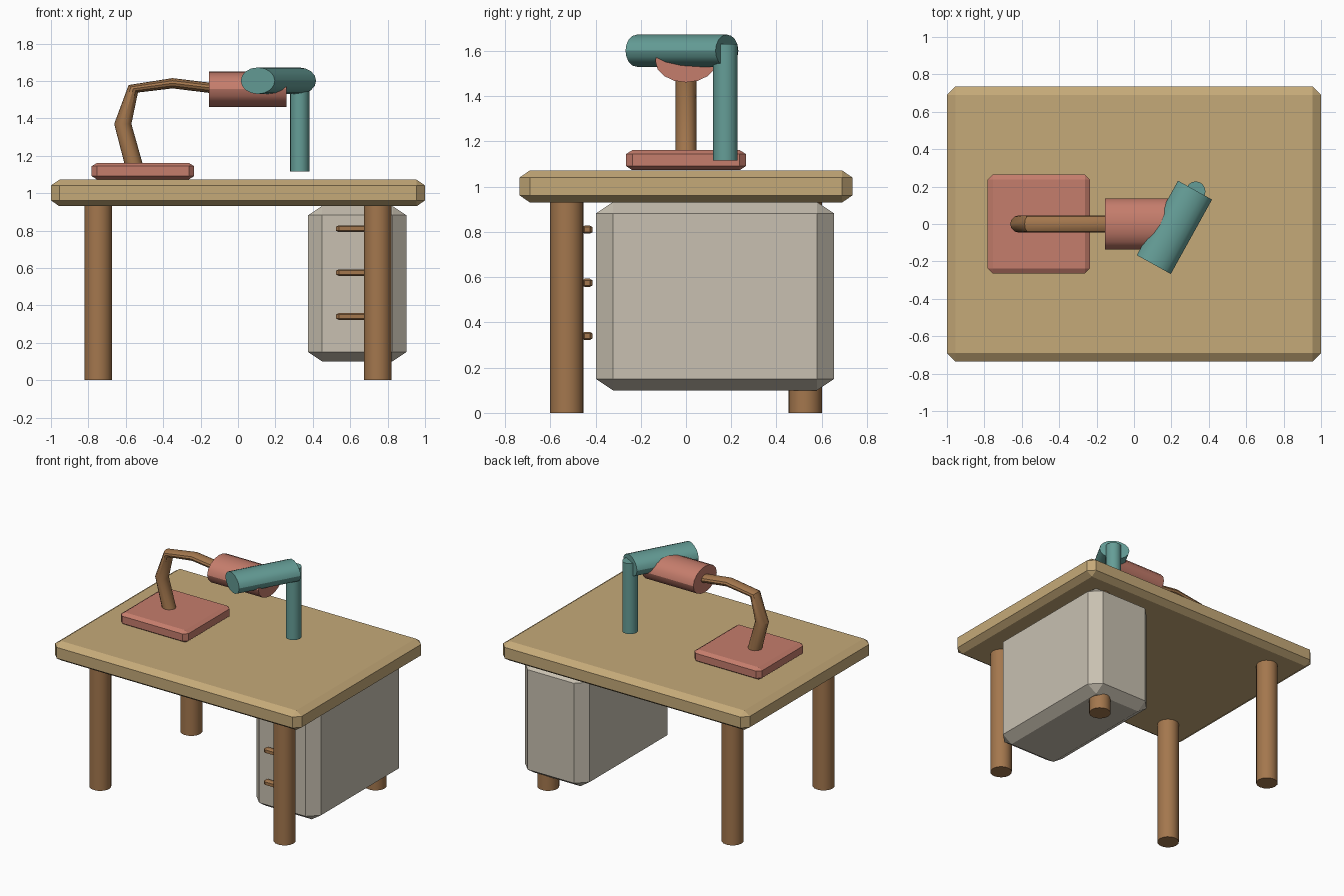
import bpy, bmesh, math
from mathutils import Matrix, Vector

if "Cube" in bpy.data.objects:
    bpy.data.objects.remove(bpy.data.objects["Cube"])


def material(name, rgb):
    m = bpy.data.materials.new(name)
    m.diffuse_color = (*rgb, 1)
    m.use_nodes = True
    m.node_tree.nodes["Principled BSDF"].inputs["Base Color"].default_value = m.diffuse_color
    return m


WOOD = material("pale_wood", (0.56, 0.40, 0.19))
BROWN = material("brown_wood", (0.37, 0.185, 0.075))
PINK = material("dusty_pink", (0.56, 0.205, 0.15))
TEAL = material("teal", (0.13, 0.34, 0.31))
GREY = material("warm_grey", (0.58, 0.53, 0.44))


def finish(bm, name, mat, smooth=False):
    bmesh.ops.recalc_face_normals(bm, faces=bm.faces)
    me = bpy.data.meshes.new(name)
    bm.to_mesh(me)
    bm.free()
    ob = bpy.data.objects.new(name, me)
    bpy.context.collection.objects.link(ob)
    me.materials.append(mat)
    if smooth:
        bpy.ops.object.select_all(action='DESELECT')
        ob.select_set(True)
        bpy.context.view_layer.objects.active = ob
        bpy.ops.object.shade_smooth_by_angle(angle=math.radians(31))
    return ob


def chamfer_box(name, lo, hi, cut, mat):
    """Box with chamfered edges; cut is the chamfer size along x, y and z."""
    lo, hi, cut = Vector(lo), Vector(hi), Vector(cut)
    mid, half = (lo + hi) / 2, (hi - lo) / 2
    bm = bmesh.new()
    for sx in (-1, 1):
        for sy in (-1, 1):
            for sz in (-1, 1):
                for axis in range(3):
                    p = half - cut
                    p[axis] = half[axis]
                    bm.verts.new(mid + Vector((sx * p.x, sy * p.y, sz * p.z)))
    bmesh.ops.convex_hull(bm, input=bm.verts)
    bmesh.ops.dissolve_limit(bm, angle_limit=0.01, verts=bm.verts, edges=bm.edges)
    return finish(bm, name, mat)


def cylinder(name, centre, rx, ry, length, mat, sides=16, rot=Matrix()):
    """Elliptical cylinder along local z, then rotated and placed."""
    bm = bmesh.new()
    bmesh.ops.create_cone(bm, cap_ends=True, segments=sides, radius1=1, radius2=1, depth=1)
    bm.transform(Matrix.Translation(centre) @ rot @ Matrix.Diagonal((rx, ry, length, 1)))
    return finish(bm, name, mat, True)


# Table top and legs
chamfer_box("table_top", (-1, -0.735, 0.93), (1, 0.735, 1.072), (0.045, 0.045, 0.031), WOOD)
for sx, side in ((-1, "left"), (1, "right")):
    for sy, end in ((-1, "front"), (1, "back")):
        cylinder(f"{end}_{side}_leg", (sx * 0.747, sy * 0.527, 0.467), 0.074, 0.074, 0.934, BROWN)

# Drawer cabinet with three handles
chamfer_box("cabinet", (0.375, -0.398, 0.1), (0.9, 0.655, 0.932), (0.075, 0.075, 0.05), GREY)
for i, z in enumerate((0.34, 0.575, 0.81)):
    chamfer_box(f"drawer_handle_{i + 1}", (0.525, -0.46, z - 0.018), (0.75, -0.413, z + 0.018),
                (0.014, 0.012, 0.007), BROWN)

# Lamp base
chamfer_box("lamp_base", (-0.782, -0.265, 1.073), (-0.235, 0.265, 1.162), (0.028, 0.028, 0.018), PINK)

# Bent lamp arm: each ring is given by its outer and inner outline points in x, z
rings = [((-0.605, 1.15), (-0.508, 1.15)), ((-0.662, 1.37), (-0.57, 1.37)),
         ((-0.585, 1.578), (-0.535, 1.538)), ((-0.35, 1.615), (-0.35, 1.56)),
         ((-0.13, 1.588), (-0.13, 1.533))]
SIDES = 12
bm = bmesh.new()
loops = []
for a, b in rings:
    a, b = Vector((a[0], 0, a[1])), Vector((b[0], 0, b[1]))
    mid, half = (a + b) / 2, (a - b) / 2
    loops.append([bm.verts.new(mid + half * math.cos(t) + Vector((0, 0.046 * math.sin(t), 0)))
                  for t in (2 * math.pi * k / SIDES for k in range(SIDES))])
for l0, l1 in zip(loops, loops[1:]):
    for k in range(SIDES):
        n = (k + 1) % SIDES
        bm.faces.new((l0[k], l0[n], l1[n], l1[k]))
bm.faces.new(loops[0])
bm.faces.new(loops[-1])
finish(bm, "lamp_arm", BROWN, True)

# Lamp shade: flattened cylinder along x
cylinder("lamp_shade", (0.053, 0, 1.556), 0.095, 0.136, 0.415, PINK, 16,
         Matrix.Rotation(math.pi / 2, 4, 'Y'))

# Slanted head and the post hanging from it
slant = Matrix.Rotation(math.radians(-29), 4, 'Z') @ Matrix.Rotation(math.pi / 2, 4, 'X')
cylinder("cross_tube", (0.216, -0.018, 1.601), 0.104, 0.071, 0.455, TEAL, 16, slant)
cylinder("hanging_post", (0.33, 0.174, 1.373), 0.052, 0.054, 0.516, TEAL)
